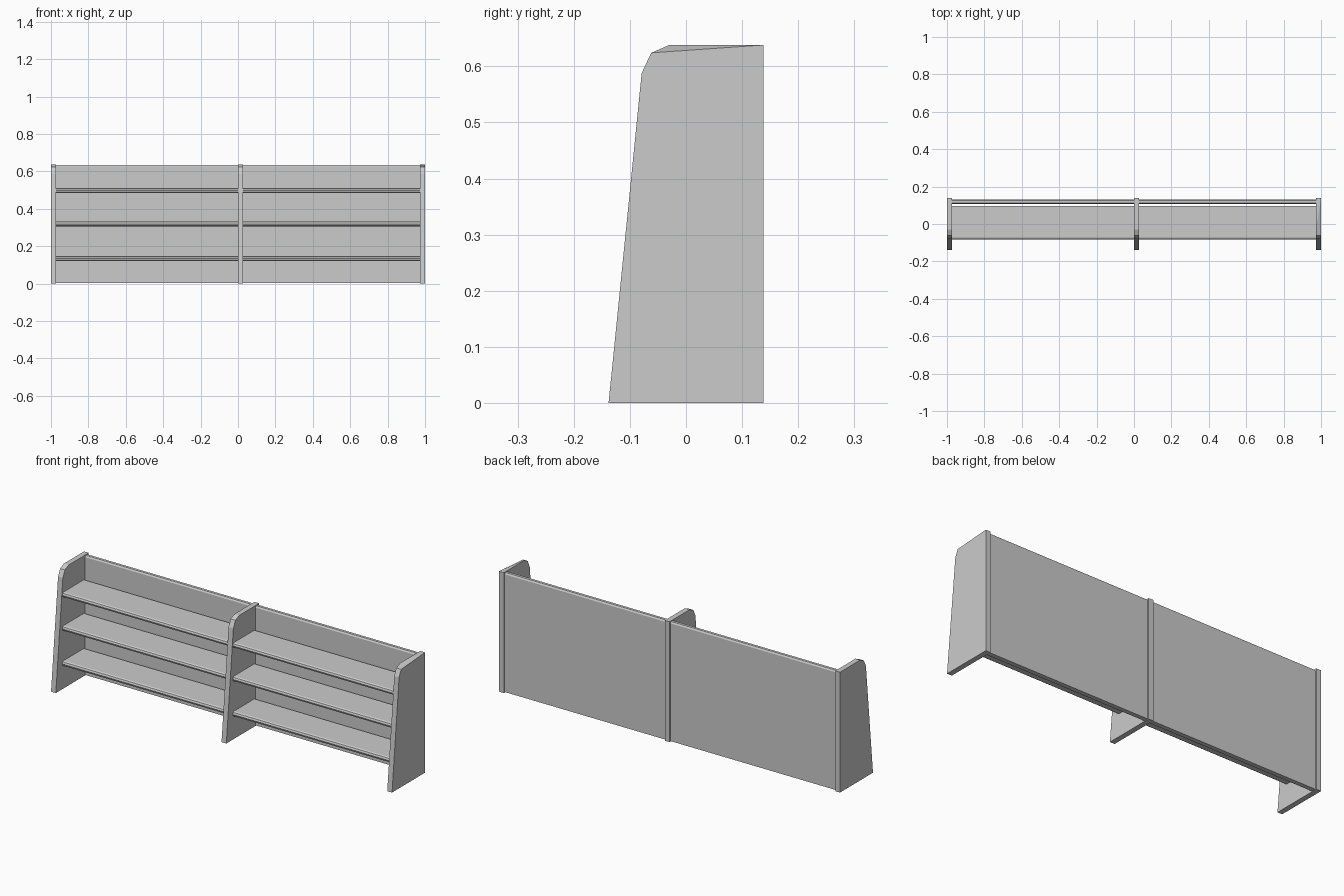
import bpy, bmesh

if "Cube" in bpy.data.objects:
    bpy.data.objects.remove(bpy.data.objects["Cube"])

def extrude_x(name, profile, x0, x1, sharp_corner=False):
    """Closed (y, z) profile extruded from x0 to x1."""
    bm = bmesh.new()
    a = [bm.verts.new((x0, y, z)) for y, z in profile]
    b = [bm.verts.new((x1, y, z)) for y, z in profile]
    n = len(profile)
    bm.faces.new(a)
    bm.faces.new(b[::-1])
    for i in range(n):
        j = (i + 1) % n
        bm.faces.new((a[i], a[j], b[j], b[i]))
    if sharp_corner:
        # the outer face of the right panel lacks one corner point
        bmesh.ops.pointmerge(bm, verts=[b[3], b[2]], merge_co=b[2].co.copy())
    bmesh.ops.recalc_face_normals(bm, faces=bm.faces)
    mesh = bpy.data.meshes.new(name)
    bm.to_mesh(mesh)
    bm.free()
    obj = bpy.data.objects.new(name, mesh)
    bpy.context.collection.objects.link(obj)
    return obj

# upright panels: sloped front, rounded upper corner
upright = [(-0.138, 0), (0.138, 0), (0.138, 0.638),
           (-0.03, 0.638), (-0.062, 0.624), (-0.079, 0.588)]
extrude_x("left_upright", upright, -1.0, -0.972)
extrude_x("middle_upright", upright, 0.0, 0.028)
extrude_x("right_upright", upright, 0.972, 1.0, sharp_corner=True)

# back boards with eased top edges
back = [(0.107, 0.003), (0.131, 0.003), (0.131, 0.627),
        (0.126, 0.635), (0.112, 0.635), (0.107, 0.627)]

# shelf section with a rounded nose, z relative to its underside
shelf = [(0.097, 0), (0.097, 0.027), (-0.072, 0.027), (-0.08, 0.023),
         (-0.084, 0.0135), (-0.08, 0.004), (-0.072, 0)]

# two bays, each with a back board and three shelves
for side, x0, x1 in (("left", -0.972, 0.0), ("right", 0.028, 0.972)):
    extrude_x(side + "_back_board", back, x0, x1)
    for level, z in (("lower", 0.12), ("middle", 0.306), ("upper", 0.484)):
        extrude_x(f"{side}_{level}_shelf", [(y, h + z) for y, h in shelf], x0, x1)
